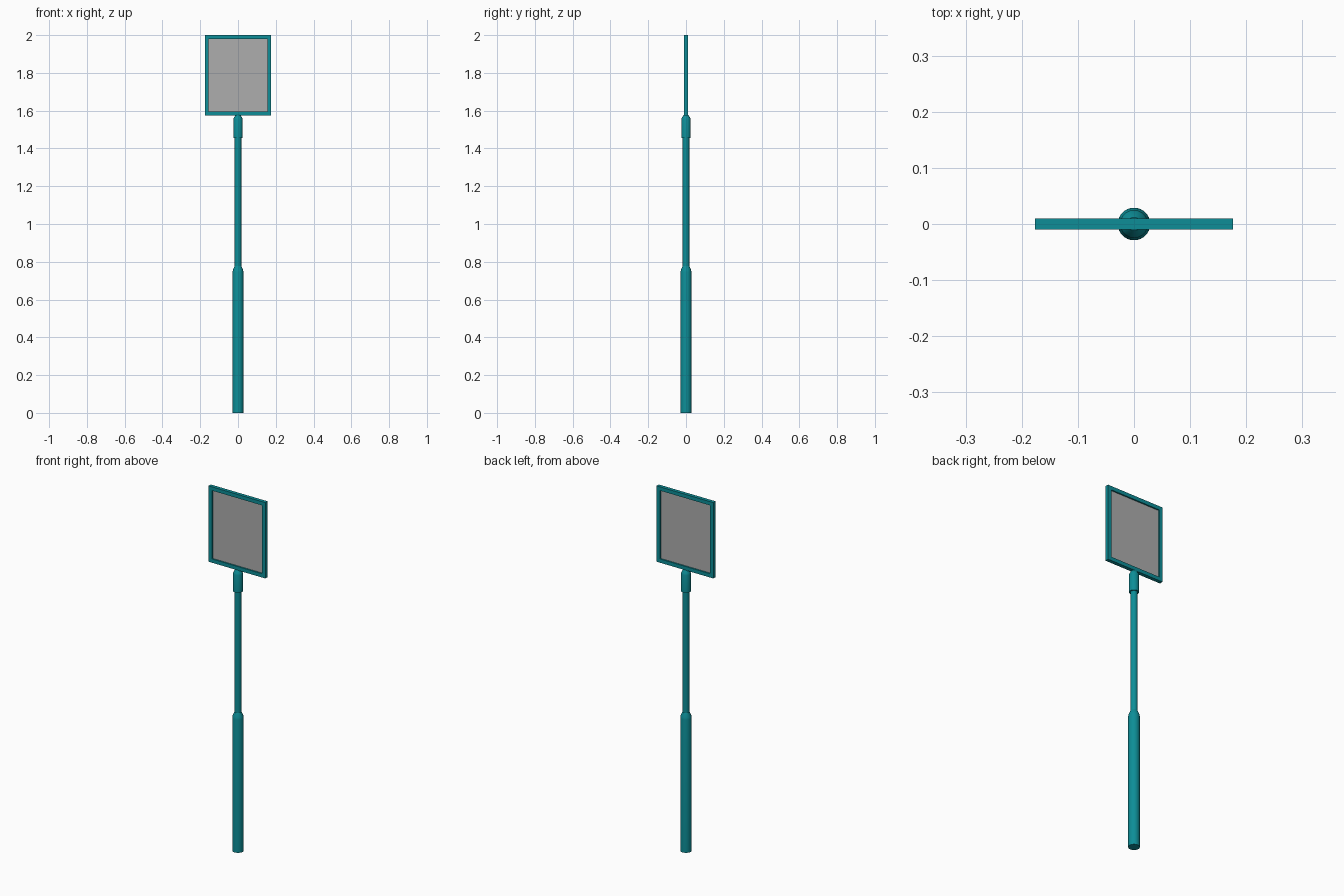
import bpy, bmesh, math

if "Cube" in bpy.data.objects:
    bpy.data.objects.remove(bpy.data.objects["Cube"])


def material(name, rgb):
    m = bpy.data.materials.new(name)
    m.diffuse_color = (*rgb, 1)
    m.use_nodes = True
    m.node_tree.nodes["Principled BSDF"].inputs["Base Color"].default_value = m.diffuse_color
    return m


TEAL = material("teal_paint", (0.004, 0.27, 0.31))
GREY = material("grey_panel", (0.42, 0.42, 0.42))


def finish(name, bm, mat):
    bmesh.ops.recalc_face_normals(bm, faces=bm.faces)
    me = bpy.data.meshes.new(name)
    bm.to_mesh(me)
    bm.free()
    me.materials.append(mat)
    ob = bpy.data.objects.new(name, me)
    bpy.context.collection.objects.link(ob)
    return ob


def lathe(name, profile, mat, sides=32):
    """Closed round part from (radius, z) rings."""
    bm = bmesh.new()
    rings = []
    for r, z in profile:
        rings.append([bm.verts.new((r * math.cos(2 * math.pi * i / sides),
                                    r * math.sin(2 * math.pi * i / sides), z))
                      for i in range(sides)])
    for a, b in zip(rings, rings[1:]):
        for i in range(sides):
            j = (i + 1) % sides
            bm.faces.new((a[i], a[j], b[j], b[i]))
    bm.faces.new(rings[0])
    bm.faces.new(rings[-1])
    ob = finish(name, bm, mat)
    bpy.ops.object.select_all(action='DESELECT')
    ob.select_set(True)
    bpy.context.view_layer.objects.active = ob
    bpy.ops.object.shade_smooth_by_angle(angle=math.radians(35))
    return ob


# Pole: thick lower tube with shoulder, thin upper tube, collar with tapered neck
lathe("lower_pole", [(0.029, 0), (0.029, 0.745), (0.027, 0.757), (0.018, 0.778)], TEAL)
lathe("upper_pole", [(0.0175, 0.77), (0.0175, 1.47)], TEAL)
lathe("collar", [(0.025, 1.455), (0.025, 1.553), (0.022, 1.562), (0.012, 1.577)], TEAL)

# Sign frame: rectangular ring swept from an outer and an inner outline
X, Z0, Z1, B, T = 0.176, 1.575, 2.0, 0.021, 0.01
bm = bmesh.new()
loops = []
for inset, y in ((0, -T), (0, T), (B, T), (B, -T)):
    x, lo, hi = X - inset, Z0 + inset, Z1 - inset
    loops.append([bm.verts.new((px, y, pz))
                  for px, pz in ((-x, lo), (x, lo), (x, hi), (-x, hi))])
for k in range(4):
    a, b = loops[k], loops[(k + 1) % 4]
    for i in range(4):
        j = (i + 1) % 4
        bm.faces.new((a[i], a[j], b[j], b[i]))
finish("sign_frame", bm, TEAL)

# Recessed grey panel
bm = bmesh.new()
bmesh.ops.create_cube(bm, size=1)
for v in bm.verts:
    v.co.x *= 2 * (X - B) + 0.004
    v.co.y *= 0.004
    v.co.z = (Z0 + Z1) / 2 + v.co.z * (Z1 - Z0 - 2 * B + 0.004)
finish("sign_panel", bm, GREY)
